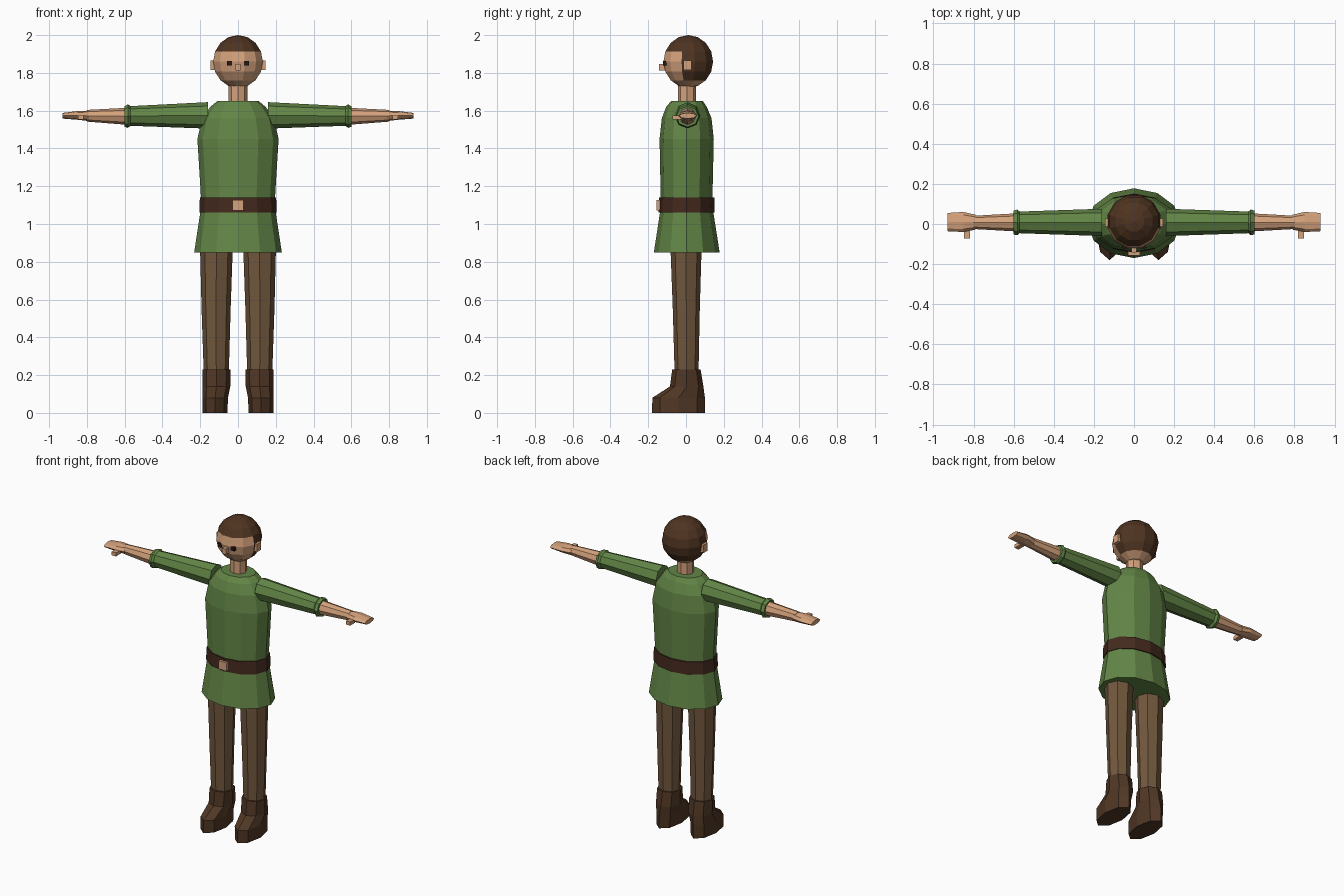
import bpy, bmesh, math

if "Cube" in bpy.data.objects:
    bpy.data.objects.remove(bpy.data.objects["Cube"])


def material(name, rgb):
    m = bpy.data.materials.new(name)
    m.diffuse_color = (*rgb, 1)
    m.use_nodes = True
    m.node_tree.nodes["Principled BSDF"].inputs["Base Color"].default_value = m.diffuse_color
    return m


GREEN = material("tunic green", (0.125, 0.238, 0.062))
PANTS = material("trouser brown", (0.165, 0.095, 0.046))
BOOT = material("boot brown", (0.080, 0.038, 0.018))
HAIR = material("hair brown", (0.078, 0.034, 0.015))
BELT = material("belt brown", (0.058, 0.023, 0.013))
SKIN = material("skin", (0.66, 0.36, 0.20))
EYE = material("eye dark", (0.022, 0.010, 0.007))


def finish(name, bm, *mats):
    bmesh.ops.recalc_face_normals(bm, faces=bm.faces)
    me = bpy.data.meshes.new(name)
    bm.to_mesh(me)
    bm.free()
    for m in mats:
        me.materials.append(m)
    ob = bpy.data.objects.new(name, me)
    bpy.context.collection.objects.link(ob)
    return ob


def loft(name, mat, sides, rings, place):
    """Skin elliptical rings; place(ring, cos, sin) gives each point."""
    bm = bmesh.new()
    loops = []
    for r in rings:
        angles = [2 * math.pi * i / sides for i in range(sides)]
        loops.append([bm.verts.new(place(r, math.cos(a), math.sin(a))) for a in angles])
    for lo, hi in zip(loops, loops[1:]):
        for i in range(sides):
            j = (i + 1) % sides
            bm.faces.new((lo[i], lo[j], hi[j], hi[i]))
    bm.faces.new(loops[0])
    bm.faces.new(loops[-1])
    return finish(name, bm, mat)


def upright(name, mat, sides, rings):
    """Rings are (z, centre x, half width, front y, back y)."""
    return loft(name, mat, sides, rings, lambda r, c, s: (
        r[1] + r[2] * c, (r[3] + r[4]) / 2 + (r[4] - r[3]) / 2 * s, r[0]))


def sideways(name, mat, sides, side, rings):
    """Rings are (x, low z, high z, front y, back y)."""
    return loft(name, mat, sides, rings, lambda r, c, s: (
        side * r[0], (r[3] + r[4]) / 2 + (r[4] - r[3]) / 2 * c,
        (r[1] + r[2]) / 2 + (r[2] - r[1]) / 2 * s))


def box(name, mat, x, y, z):
    bm = bmesh.new()
    bmesh.ops.create_cube(bm, size=1)
    for v in bm.verts:
        v.co = [lim[0] if c < 0 else lim[1] for c, lim in zip(v.co, (x, y, z))]
    return finish(name, bm, mat)


# Tunic, belt and buckle
upright("tunic", GREEN, 12, [
    (0.85, 0, 0.232, -0.170, 0.178),
    (1.06, 0, 0.200, -0.138, 0.145),
    (1.14, 0, 0.196, -0.134, 0.140),
    (1.45, 0, 0.215, -0.140, 0.147),
    (1.56, 0, 0.190, -0.128, 0.135),
    (1.62, 0, 0.147, -0.105, 0.110),
    (1.65, 0, 0.110, -0.080, 0.090)])
upright("belt", BELT, 12, [
    (1.06, 0, 0.205, -0.145, 0.152), (1.14, 0, 0.202, -0.143, 0.150)])
box("buckle", SKIN, (-0.029, 0.029), (-0.157, -0.135), (1.072, 1.126))

# Neck
upright("neck", SKIN, 8, [(1.62, 0, 0.05, -0.043, 0.053), (1.76, 0, 0.05, -0.043, 0.053)])

# Head with hair on the crown, sides and back
bm = bmesh.new()
bmesh.ops.create_uvsphere(bm, u_segments=12, v_segments=8, radius=1)
turn = math.radians(15)
for v in bm.verts:
    x, y, z = v.co
    v.co = (0.136 * (x * math.cos(turn) - y * math.sin(turn)),
            0.012 + 0.136 * (x * math.sin(turn) + y * math.cos(turn)),
            1.86 + 0.14 * z)
for f in bm.faces:
    c = f.calc_center_median()
    f.material_index = int(c.z > 1.91 or (c.z > 1.765 and c.y > -0.015))
finish("head", bm, SKIN, HAIR)
box("nose", SKIN, (-0.013, 0.013), (-0.143, -0.105), (1.812, 1.848))

for side, tag in ((-1, "right"), (1, "left")):
    def span(a, b):
        return tuple(sorted((side * a, side * b)))

    # Face details
    box(tag + "_ear", SKIN, span(0.115, 0.145), (-0.013, 0.028), (1.815, 1.866))
    box(tag + "_eye", EYE, span(0.033, 0.058), (-0.123, -0.098), (1.838, 1.863))

    # Sleeve with flared cuff, bare forearm and hand
    sideways(tag + "_sleeve", GREEN, 8, side, [
        (0.16, 1.505, 1.645, -0.060, 0.076),
        (0.57, 1.520, 1.624, -0.046, 0.062),
        (0.582, 1.509, 1.634, -0.056, 0.072),
        (0.60, 1.514, 1.624, -0.052, 0.067)])
    sideways(tag + "_forearm", SKIN, 8, side, [
        (0.57, 1.524, 1.616, -0.038, 0.054), (0.80, 1.542, 1.604, -0.025, 0.041)])
    sideways(tag + "_hand", SKIN, 8, side, [
        (0.79, 1.545, 1.600, -0.028, 0.046),
        (0.85, 1.552, 1.598, -0.040, 0.060),
        (0.93, 1.558, 1.588, -0.036, 0.055)])
    box(tag + "_thumb", SKIN, span(0.818, 0.848), (-0.072, -0.020), (1.552, 1.575))

    # Trouser leg and boot
    upright(tag + "_leg", PANTS, 8, [
        (0.20, side * 0.115, 0.066, -0.060, 0.066),
        (0.55, side * 0.116, 0.077, -0.070, 0.073),
        (0.92, side * 0.114, 0.088, -0.084, 0.084)])
    upright(tag + "_boot", BOOT, 8, [
        (0.00, side * 0.122, 0.066, -0.180, 0.100),
        (0.08, side * 0.121, 0.068, -0.178, 0.100),
        (0.14, side * 0.115, 0.074, -0.085, 0.092),
        (0.23, side * 0.114, 0.075, -0.073, 0.077)])
